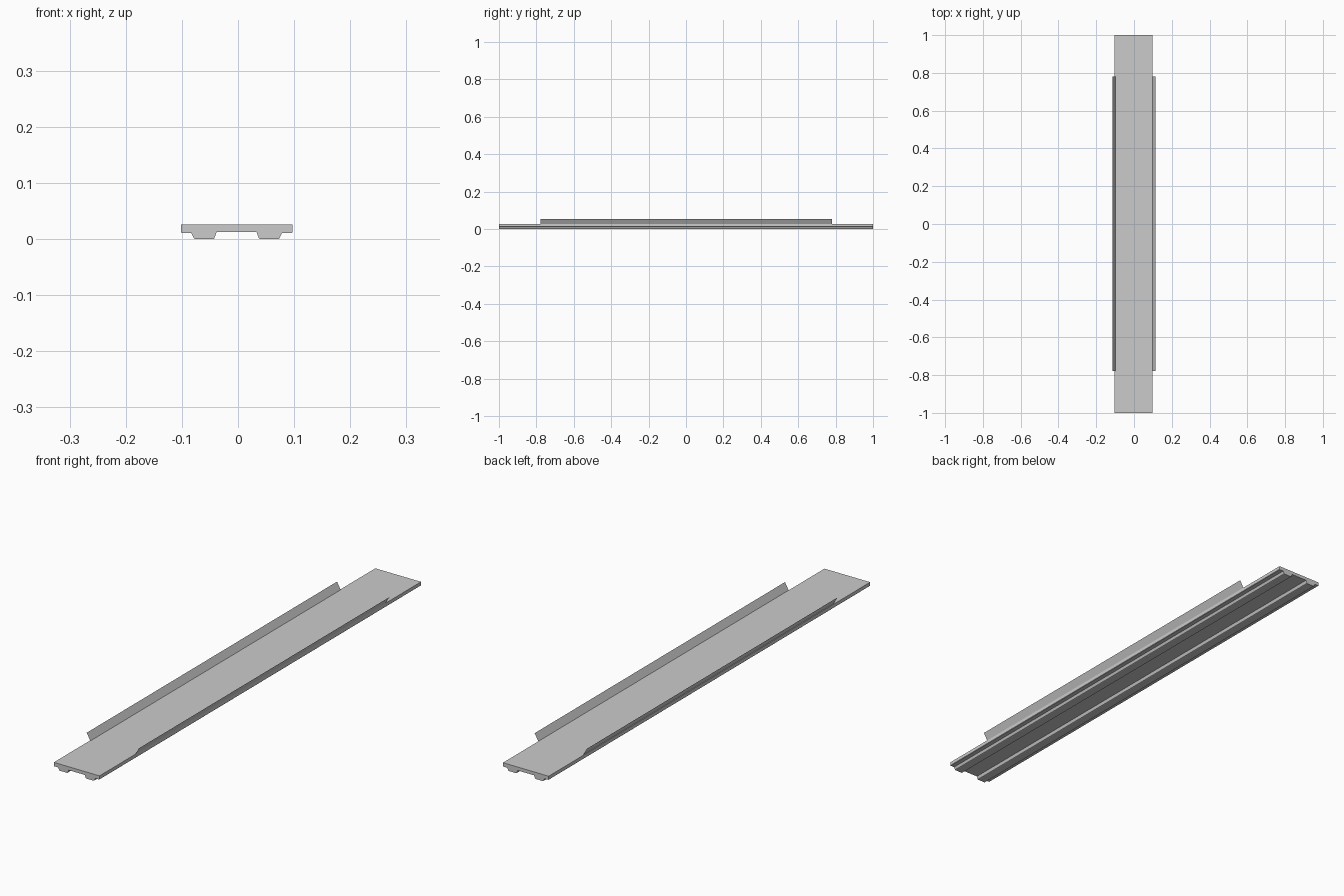
import bpy

if "Cube" in bpy.data.objects:
    bpy.data.objects.remove(bpy.data.objects["Cube"])


def sweep(name, pts, y0, y1, closed):
    """Extrude an (x, z) profile along y, capping the ends when it is closed."""
    n = len(pts)
    verts = [(x, y, z) for y in (y0, y1) for x, z in pts]
    faces = [(i, (i + 1) % n, n + (i + 1) % n, n + i)
             for i in range(n if closed else n - 1)]
    if closed:
        faces += [tuple(reversed(range(n))), tuple(range(n, 2 * n))]
    mesh = bpy.data.meshes.new(name)
    mesh.from_pydata(verts, [], faces)
    mesh.update()
    if closed:
        mesh.flip_normals()
    obj = bpy.data.objects.new(name, mesh)
    bpy.context.collection.objects.link(obj)
    return obj


# Plank with two tapered runners underneath, profile mirrored about its middle
mid = -0.0025
half = [(0.0355, 0.0125), (0.040, 0.001), (0.042, 0.0), (0.074, 0.0),
        (0.076, 0.001), (0.081, 0.011), (0.098, 0.011), (0.0995, 0.0125),
        (0.0995, 0.026)]
right = [(mid + x, z) for x, z in half]
left = [(mid - x, z) for x, z in reversed(half)]
plank = sweep("plank", right + left, -1.0, 1.0, True)

# Thin side flaps leaning outward
for side, name in ((-1, "left_flap"), (1, "right_flap")):
    sweep(name, [(-0.001 + side * 0.098, 0.026), (-0.001 + side * 0.114, 0.054)],
          -0.777, 0.78, False)
